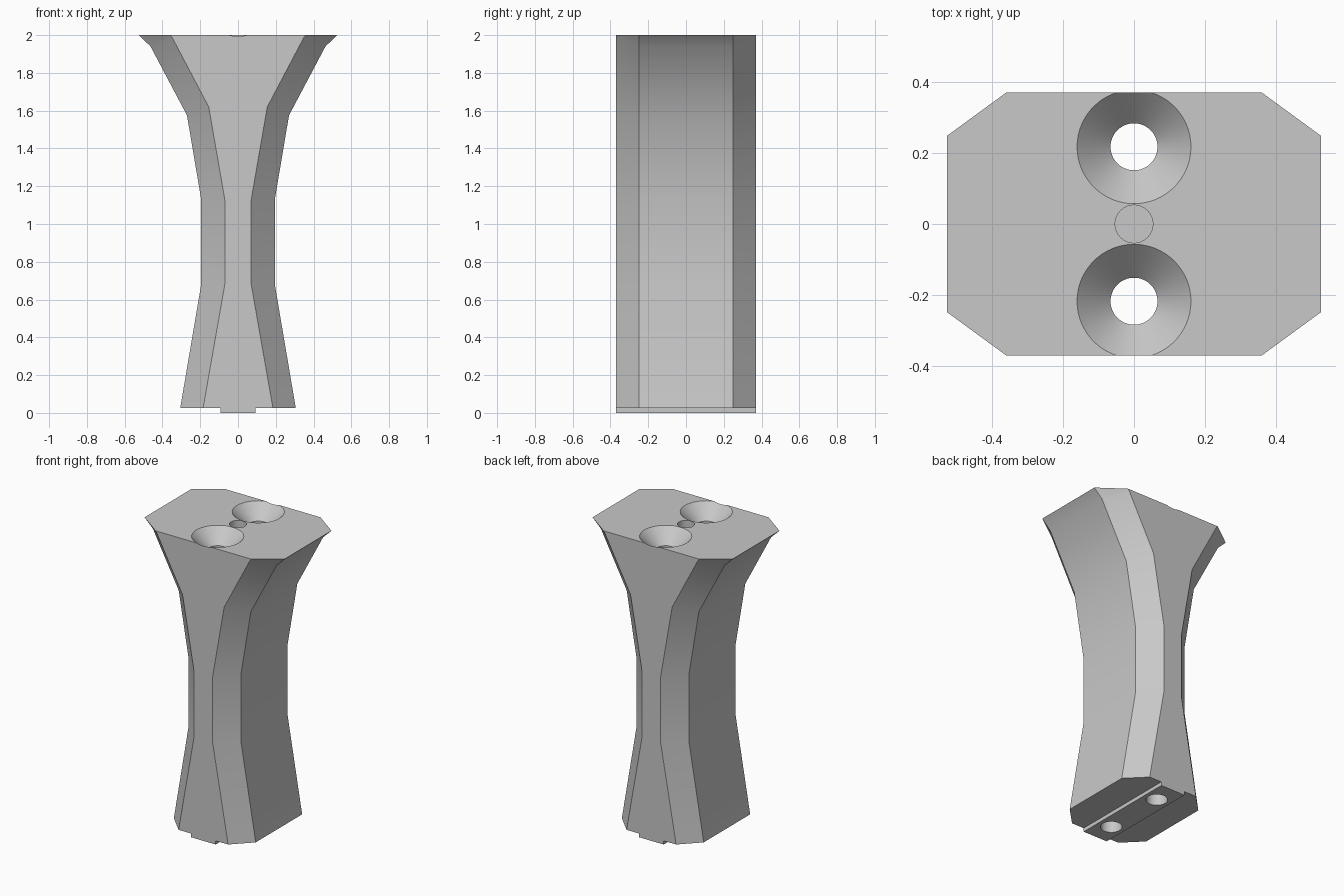
import bpy, bmesh, math

cube = bpy.data.objects.get("Cube")
if cube:
    bpy.data.objects.remove(cube, do_unlink=True)

# One grey finish for the whole part
grey = bpy.data.materials.new("light grey")
grey.use_nodes = True
colour = (0.58, 0.58, 0.58, 1)
grey.diffuse_color = colour
grey.node_tree.nodes["Principled BSDF"].inputs["Base Color"].default_value = colour

DEPTH, SHOULDER = 0.37, 0.248   # half depth, and where the corner chamfer starts
TONGUE, STEP = 0.092, 0.025     # locating tongue half width and height
HOLE_Y = 0.217


def make_object(name, bm):
    bmesh.ops.recalc_face_normals(bm, faces=bm.faces)
    mesh = bpy.data.meshes.new(name)
    bm.to_mesh(mesh)
    bm.free()
    mesh.materials.append(grey)
    obj = bpy.data.objects.new(name, mesh)
    bpy.context.collection.objects.link(obj)
    return obj


def loft(name, rings):
    """Skin a stack of closed rings and cap both ends."""
    bm = bmesh.new()
    loops = [[bm.verts.new(p) for p in ring] for ring in rings]
    for low, high in zip(loops, loops[1:]):
        for i in range(len(low)):
            j = (i + 1) % len(low)
            bm.faces.new((low[i], low[j], high[j], high[i]))
    bm.faces.new(loops[0][::-1])
    bm.faces.new(loops[-1])
    return make_object(name, bm)


def revolve(name, profile, y=0, sides=64):
    """Round solid about a vertical axis from (radius, height) pairs."""
    turn = [2 * math.pi * i / sides for i in range(sides)]
    return loft(name, [[(r * math.cos(a), y + r * math.sin(a), z) for a in turn]
                       for r, z in profile])


def body_ring(side_x, side_z, face_x, face_z):
    """Octagonal section with its chamfer running from side to face."""
    s, f = (side_x, SHOULDER, side_z), (face_x, DEPTH, face_z)
    signs = ((s, 1, -1), (s, 1, 1), (f, 1, 1), (f, -1, 1),
             (s, -1, 1), (s, -1, -1), (f, -1, -1), (f, 1, -1))
    return [(p[0] * sx, p[1] * sy, p[2]) for p, sx, sy in signs]


def combine(target, other, operation):
    mod = target.modifiers.new(operation.lower(), 'BOOLEAN')
    mod.operation, mod.object, mod.solver = operation, other, 'EXACT'
    bpy.context.view_layer.objects.active = target
    bpy.ops.object.modifier_apply(modifier=mod.name)
    bpy.data.objects.remove(other, do_unlink=True)


# Waisted pillar: side width and height, face width and height
pillar = loft("pillar", [body_ring(*row) for row in (
    (0.306, STEP, 0.185, STEP),
    (0.195, 0.68, 0.07, 0.68),
    (0.195, 1.13, 0.07, 1.13),
    (0.27, 1.575, 0.155, 1.62),
    (0.463, 1.94, 0.347, 1.985),
    (0.525, 2.0, 0.358, 2.0),
)])

# Tongue along the underside
corners = ((-1, -1), (1, -1), (1, 1), (-1, 1))
tongue = loft("tongue", [[(TONGUE * a, DEPTH * b, z) for a, b in corners]
                         for z in (0, STEP + 0.03)])
combine(pillar, tongue, 'UNION')

# Two countersunk through holes and a small blind hole between them
for side in (-1, 1):
    bore = revolve("countersunk_bore", ((0.066, -0.1), (0.066, 1.906),
                                        (0.16, 2.0), (0.17, 2.01)), side * HOLE_Y)
    combine(pillar, bore, 'DIFFERENCE')
combine(pillar, revolve("blind_hole", ((0.053, 1.85), (0.053, 2.1))), 'DIFFERENCE')

# Smooth along the waist, crisp at chamfers and rims
bpy.ops.object.select_all(action='DESELECT')
pillar.select_set(True)
bpy.context.view_layer.objects.active = pillar
bpy.ops.object.shade_smooth_by_angle(angle=math.radians(28))
